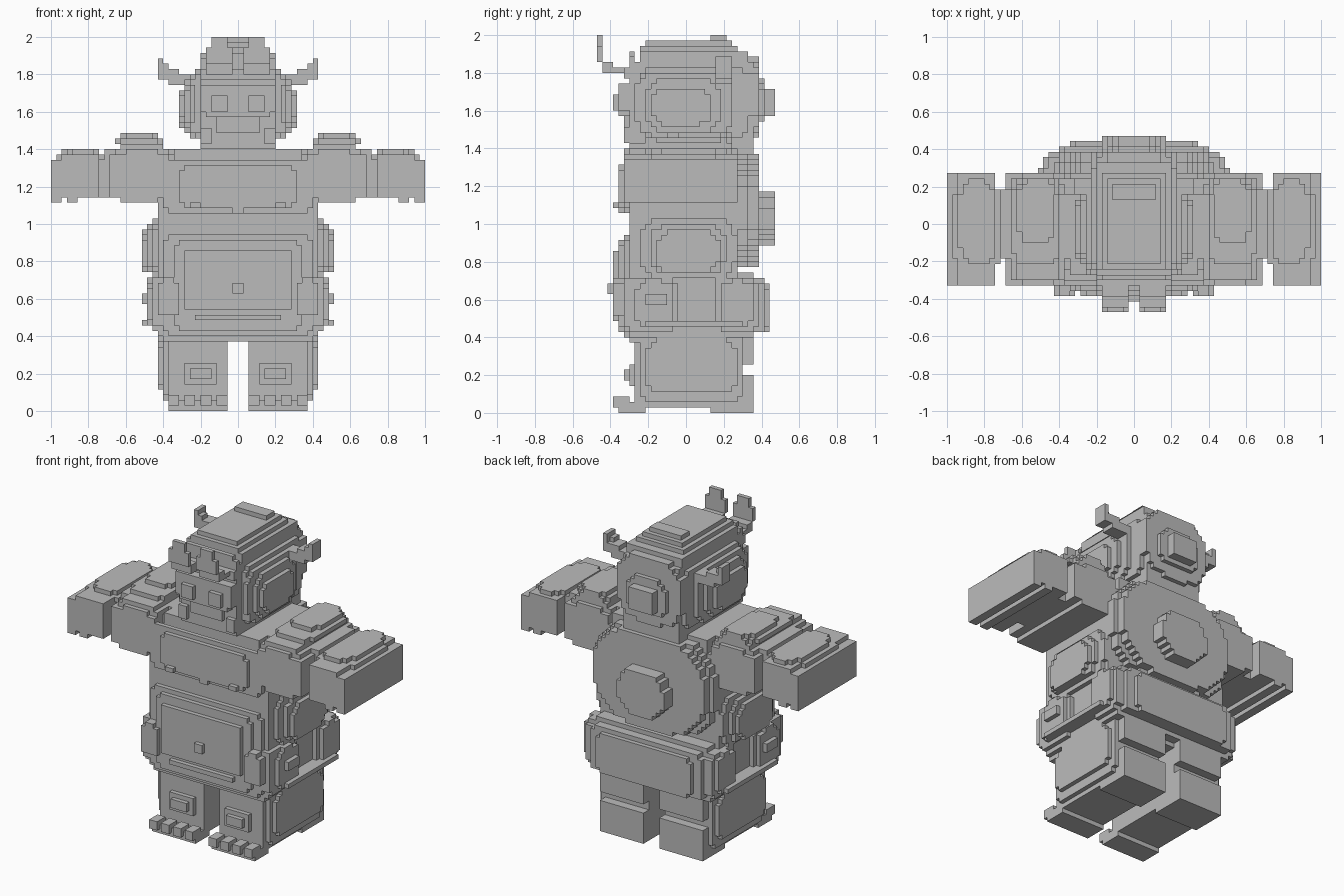
import bpy, bmesh

N = 35                      # voxels per unit
V = 1 / N
grey = bpy.data.materials.new("stone grey")
grey.diffuse_color = (0.5, 0.5, 0.5, 1)
parts, filled = {}, set()


def centre(i):
    # voxel centres: x and z sit on half steps, y on whole steps
    return ((i[0] + .5) * V, i[1] * V, (i[2] + .5) * V)


def block(x0, x1, y0, y1, z0, z1, axis=None, r=0):
    """Voxels of a box whose outline across 'axis' has stepped round corners."""
    lo, hi = (x0, y0, z0), (x1, y1, z1)
    rng = [range(int(lo[a] * N) - 2, int(hi[a] * N) + 3) for a in range(3)]
    off = (.5, 0, .5)
    rng = [[i for i in rng[a] if lo[a] <= (i + off[a]) * V <= hi[a]] for a in range(3)]
    cross = [a for a in range(3) if a != axis]
    out = set()
    for i in rng[0]:
        for j in rng[1]:
            for k in rng[2]:
                if r:
                    c = centre((i, j, k))
                    d = 0
                    for a in cross:
                        ra = min(r, (hi[a] - lo[a]) / 2)
                        over = max(lo[a] + ra - c[a], c[a] - hi[a] + ra, 0)
                        d += (over / ra) ** 2
                    if d > 1:
                        continue
                out.add((i, j, k))
    return out


def part(name, blocks, mirror=False):
    vox = set()
    for b in blocks:
        vox |= block(*b)
    vox -= filled
    filled.update(vox)
    if mirror:
        other = {(-1 - i, j, k) for i, j, k in vox} - filled
        filled.update(other)
        parts["right_" + name], parts["left_" + name] = vox, other
    else:
        parts[name] = vox


X, Y, Z = 0, 1, 2

# feet with toes and heels
toes = [(x, x + .057, -.39, -.3, .03, .09) for x in (.06, .145, .23, .315)]
toes += [(x, x + .057, -.36, -.3, 0, .06) for x in (.06, .145, .23, .315)]
part("foot", toes + [(.057, .372, -.36, -.21, 0, .06), (.057, .372, .13, .36, 0, .06)], True)

# legs with outer plates, knee pads and split calves
part("leg", [
    (.057, .372, -.27, .30, .03, .42),
    (.37, .40, -.24, .30, .06, .42, X, .08),
    (.40, .43, -.22, .28, .10, .40, X, .12),
    (.057, .372, .30, .36, .05, .20),
    (.057, .372, .30, .36, .27, .43),
    (.12, .29, -.30, -.27, .14, .27, Y, .04),
    (.15, .26, -.33, -.30, .17, .24)], True)

# pelvis and belly
part("belly", [
    (-.43, .43, -.30, .27, .40, 1.0),
    (-.40, .40, -.30, .30, .37, .43),
    (-.40, .40, -.33, -.30, .41, .94, Y, .06),
    (-.34, .34, -.36, -.33, .43, .91, Y, .05),
    (-.29, .29, -.375, -.36, .53, .86, Y, .05),
    (-.23, .23, -.39, -.36, .48, .52)])
part("belly_button", [(-.03, .03, -.405, -.36, .63, .69)])

# round pods at the waist
part("waist_pod", [
    (.42, .46, -.24, .26, .72, 1.03, X, .10),
    (.45, .49, -.19, .21, .73, 1.0, X, .10),
    (.48, .515, -.16, .18, .74, .97, X, .10)], True)

# hip pouches, front and rear
part("hip_pouch", [
    (.37, .46, -.33, -.05, .43, .72, X, .05),
    (.45, .49, -.26, -.08, .46, .70, X, .05),
    (.48, .515, -.22, -.11, .56, .64),
    (.37, .46, .16, .38, .43, .72, X, .05),
    (.45, .49, .19, .35, .46, .70, X, .05),
    (.42, .515, -.22, .30, .46, .487),
    (.31, .43, -.39, -.30, .51, .70, Y, .04)], True)

# padded belt across the back
part("back_belt", [
    (-.43, .43, .27, .36, .40, .74, Y, .05),
    (-.40, .40, .36, .41, .42, .72, Y, .06),
    (-.345, .345, .41, .44, .43, .69, Y, .06)])

# chest and neck
part("chest", [
    (-.43, .43, -.30, .27, 1.0, 1.20),
    (-.40, .40, -.30, .27, 1.2, 1.32),
    (-.34, .34, -.27, .27, 1.3, 1.40),
    (-.40, .40, -.33, -.30, 1.06, 1.35, Y, .08),
    (-.32, .32, -.36, -.33, 1.09, 1.32, Y, .07),
    (-.26, -.20, -.39, -.36, 1.09, 1.12),
    (.20, .26, -.39, -.36, 1.09, 1.12),
    (-.03, .03, -.36, -.30, 1.06, 1.09)])
part("neck", [(-.20, .20, -.27, .35, 1.38, 1.49)])

# round shell on the back with a central boss
part("back_shell", [
    (-.43, .43, .27, .33, .77, 1.39, Y, .28),
    (-.40, .40, .33, .385, .78, 1.38, Y, .28),
    (-.16, .16, .38, .47, .89, 1.18, Y, .12)])

# shoulders
part("shoulder", [
    (.34, .70, -.18, .19, 1.15, 1.39),
    (.37, .67, -.29, .24, 1.12, 1.43, Y, .08),
    (.40, .64, -.32, .27, 1.10, 1.40, Y, .08),
    (.37, .69, -.32, .27, 1.14, 1.37),
    (.40, .645, -.22, .24, 1.42, 1.46, Z, .08),
    (.43, .615, -.10, .24, 1.45, 1.49, Z, .07),
    (.29, .38, -.24, .20, 1.20, 1.36)], True)

# forearms with a down-turned outer edge
part("forearm", [
    (.68, .76, -.18, .19, 1.14, 1.37),
    (.74, .94, -.32, .27, 1.15, 1.36),
    (.94, 1.0, -.32, .27, 1.10, 1.35),
    (.87, .90, -.32, .27, 1.10, 1.16),
    (.71, .96, -.25, .24, 1.35, 1.375, Z, .10),
    (.74, .93, -.22, .24, 1.37, 1.40, Z, .10)], True)

# head and stepped helmet top
part("head", [
    (-.20, .20, -.28, .35, 1.43, 1.86),
    (-.23, .23, -.24, .33, 1.46, 1.84, X, .08),
    (-.20, .20, -.24, .33, 1.84, 1.92),
    (-.17, .17, -.24, .27, 1.9, 1.95),
    (-.14, .14, -.21, .24, 1.94, 1.975),
    (-.115, .115, .13, .21, 1.97, 2.0)])

# stepped disc and knob at the back of the head
part("head_back", [
    (-.23, .23, .33, .385, 1.47, 1.89, Y, .16),
    (-.14, .14, .38, .415, 1.53, 1.76, Y, .08),
    (-.09, .09, .41, .47, 1.57, 1.72, Y, .05)])

# face: brow, visor, cheeks and mouth
part("face", [
    (-.20, .20, -.30, -.27, 1.40, 1.90, Y, .04),
    (-.20, .20, -.33, -.30, 1.77, 1.83),
    (-.20, .20, -.36, -.30, 1.58, 1.74, Y, .04),
    (-.14, -.06, -.39, -.36, 1.60, 1.69),
    (.06, .14, -.39, -.36, 1.60, 1.69),
    (-.12, .12, -.34, -.30, 1.48, 1.58),
    (-.20, -.14, -.34, -.30, 1.43, 1.52),
    (.14, .20, -.34, -.30, 1.43, 1.52)])

# layered round ears
part("ear", [
    (.22, .26, -.27, .25, 1.46, 1.81, X, .13),
    (.25, .29, -.22, .19, 1.49, 1.77, X, .12),
    (.28, .315, -.19, .14, 1.52, 1.72, X, .10)], True)

# curled side horns
part("side_horn", [
    (.20, .37, .16, .25, 1.73, 1.80),
    (.31, .43, .16, .25, 1.77, 1.82),
    (.40, .43, .16, .25, 1.80, 1.89),
    (.37, .40, .16, .22, 1.80, 1.85)], True)

# upright front horns
part("front_horn", [
    (.03, .172, -.385, -.24, 1.80, 1.83),
    (.03, .172, -.43, -.38, 1.80, 1.86),
    (.03, .172, -.47, -.43, 1.85, 1.94),
    (.06, .14, -.47, -.43, 1.94, 2.0)], True)

# skin each voxel part, keeping only exposed faces
STEPS = [(a, s) for a in range(3) for s in (0, 1)]
for name, vox in parts.items():
    bm, verts = bmesh.new(), {}

    def vert(c):
        if c not in verts:
            verts[c] = bm.verts.new((c[0] * V, (c[1] - .5) * V, c[2] * V))
        return verts[c]

    for p in vox:
        for a, s in STEPS:
            q = list(p)
            q[a] += 2 * s - 1
            if tuple(q) in filled:
                continue
            b, c = (a + 1) % 3, (a + 2) % 3
            loop = []
            for u, w in ((0, 0), (1, 0), (1, 1), (0, 1)):
                k = list(p)
                k[a] += s
                k[b] += u
                k[c] += w
                loop.append(vert(tuple(k)))
            bm.faces.new(loop if s else loop[::-1])
    bmesh.ops.dissolve_limit(bm, angle_limit=.02, verts=bm.verts[:], edges=bm.edges[:])
    mesh = bpy.data.meshes.new(name)
    bm.to_mesh(mesh)
    bm.free()
    mesh.materials.append(grey)
    bpy.context.collection.objects.link(bpy.data.objects.new(name, mesh))
